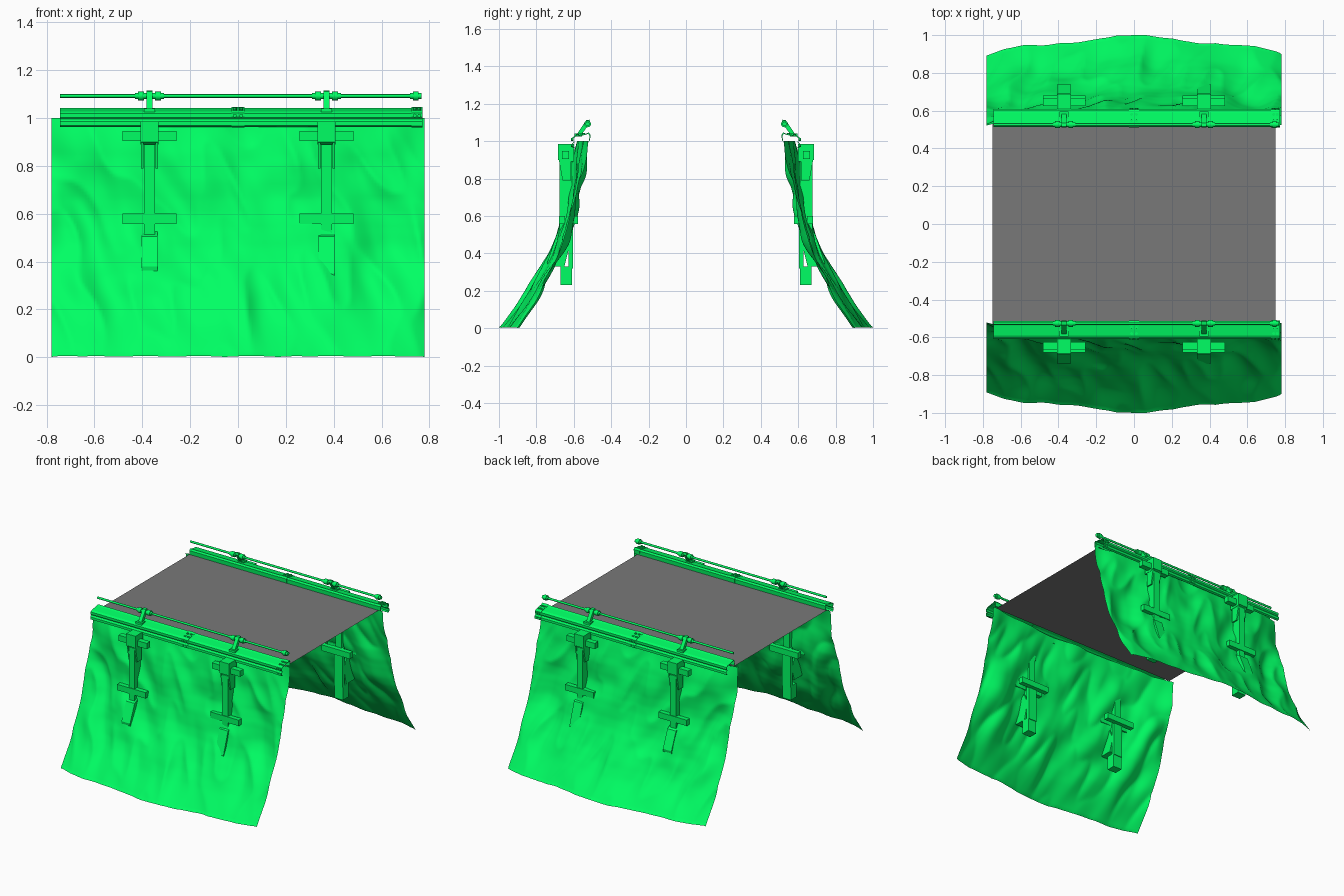
import bpy, bmesh, math
from mathutils import Vector, Matrix, noise

if "Cube" in bpy.data.objects:
    bpy.data.objects.remove(bpy.data.objects["Cube"])

green = bpy.data.materials.new("green")
green.diffuse_color = (0.0, 1.0, 0.127, 1)
green.use_nodes = True
green.node_tree.nodes["Principled BSDF"].inputs["Base Color"].default_value = green.diffuse_color


def finish(name, bm, smooth=None):
    """Turn a front-side mesh into an object mirrored to the back side."""
    bmesh.ops.recalc_face_normals(bm, faces=bm.faces)
    me = bpy.data.meshes.new(name)
    bm.to_mesh(me)
    bm.free()
    ob = bpy.data.objects.new(name, me)
    bpy.context.collection.objects.link(ob)
    me.materials.append(green)
    mir = ob.modifiers.new("mirror", 'MIRROR')
    mir.use_axis = (False, True, False)
    mir.use_mirror_merge = False
    if smooth:
        bpy.ops.object.select_all(action='DESELECT')
        ob.select_set(True)
        bpy.context.view_layer.objects.active = ob
        bpy.ops.object.shade_smooth_by_angle(angle=math.radians(smooth))
    return ob


def prism(bm, pts, x0, x1):
    """Extrude a closed (y, z) outline along x."""
    a = [bm.verts.new((x0, y, z)) for y, z in pts]
    b = [bm.verts.new((x1, y, z)) for y, z in pts]
    bm.faces.new(a)
    bm.faces.new(b[::-1])
    for i in range(len(pts)):
        j = (i + 1) % len(pts)
        bm.faces.new((a[i], b[i], b[j], a[j]))


def box(bm, x0, x1, y0, y1, z0, z1):
    prism(bm, [(y0, z0), (y1, z0), (y1, z1), (y0, z1)], x0, x1)


def rod(bm, p, q, r, sides=12):
    p, q = Vector(p), Vector(q)
    m = Matrix.Translation((p + q) / 2) @ (q - p).to_track_quat('Z', 'Y').to_matrix().to_4x4()
    bmesh.ops.create_cone(bm, cap_ends=True, segments=sides, radius1=r, radius2=r,
                          depth=(q - p).length, matrix=m)


def strip(pts, t):
    """Closed outline of a thin bent plate, t thick on its inner side."""
    c = Vector((-0.56, 0.985))
    inner = [tuple(Vector(p) + (c - Vector(p)).normalized() * t) for p in pts]
    return list(pts) + inner[::-1]


# road deck
bm = bmesh.new()
bm.faces.new([bm.verts.new(p) for p in
              ((-0.75, -0.53, 1), (0.75, -0.53, 1), (0.75, 0.53, 1), (-0.75, 0.53, 1))])
me = bpy.data.meshes.new("deck")
bm.to_mesh(me)
bm.free()
deck = bpy.data.objects.new("deck", me)
deck_mat = bpy.data.materials.new("deck_grey")
deck_mat.diffuse_color = (0.19, 0.19, 0.19, 1)
deck_mat.use_nodes = True
deck_mat.node_tree.nodes["Principled BSDF"].inputs["Base Color"].default_value = deck_mat.diffuse_color
me.materials.append(deck_mat)
bpy.context.collection.objects.link(deck)

# rock walls: wavy sheets that flare outwards at the foot
EDGE = [0.885, 0.765, 0.655, 0.585, 0.555, 0.525]
MID = [0.985, 0.83, 0.715, 0.65, 0.63, 0.575]


def sample(tab, t):
    f = t * (len(tab) - 1)
    i = min(max(int(f), 0), len(tab) - 2)
    return tab[i] + (tab[i + 1] - tab[i]) * (f - i)


def soft(tab, t):
    return sum(sample(tab, t + d * 0.06) for d in (-1, 0, 1)) / 3


bm = bmesh.new()
NX, NZ = 130, 80
rows = []
for j in range(NZ + 1):
    t = j / NZ
    row = []
    for i in range(NX + 1):
        x = -0.78 + 1.56 * i / NX
        bulge = 1 - abs(x / 0.78) ** 2.6
        y = soft(EDGE, t) * (1 - bulge) + soft(MID, t) * bulge
        folds = noise.noise((x * 5 + 1.2 * t, t * 1.8, 3.1))
        lumps = noise.noise((x * 7, t * 6, 8.4))
        crease = 0.5 - 2 * abs(noise.noise((x * 7 + 2 * t, t * 3.5, 1.7)))
        fade = 0.3 + 0.7 * min(1, 4 * t, 0.2 + 4 * (1 - t))
        y += fade * (0.04 * folds + 0.02 * lumps + 0.02 * crease)
        # gentle scallops along the foot, reaching furthest near the middle
        y += (1 - t) ** 6 * 0.012 * math.cos(9 * x)
        z = t + (0.004 * (1 + noise.noise((x * 9, 0, 0))) if j == 0 and 0 < i < NX else 0)
        row.append(bm.verts.new((x, -min(max(y, 0.512), 1.0), z)))
    rows.append(row)
for j in range(NZ):
    for i in range(NX):
        bm.faces.new((rows[j][i], rows[j][i + 1], rows[j + 1][i + 1], rows[j + 1][i]))
finish("rock_wall", bm, 60)

# hollow guard beam
PROFILE = [(-0.515, 1.003), (-0.513, 1.032), (-0.522, 1.043), (-0.537, 1.037),
           (-0.590, 1.028), (-0.604, 1.019), (-0.604, 1.003), (-0.598, 0.996),
           (-0.608, 0.985), (-0.608, 0.968), (-0.595, 0.962)]
bm = bmesh.new()
prism(bm, strip(PROFILE, 0.004), -0.745, 0.765)
finish("guard_beam", bm)

# joint plates and bolts along the beam
bm = bmesh.new()
for x0, x1 in ((-0.027, 0.027), (0.725, 0.772)):
    outer = [(-0.56 + (y + 0.56) * 1.05, 0.985 + (z - 0.985) * 1.05) for y, z in PROFILE]
    prism(bm, strip(outer, 0.004), x0, x1)
    for x in (x0 + 0.014, x1 - 0.014):
        for z in (0.978, 1.010):
            rod(bm, (x, -0.605, z), (x, -0.615, z), 0.008, 8)
        for y, z in ((-0.548, 1.034), (-0.580, 1.028)):
            rod(bm, (x, y, z), (x, y, z + 0.010), 0.008, 8)
finish("joint_plates", bm)

# handrail pipe with couplings and end knob
bm = bmesh.new()
PY, PZ = -0.526, 1.092
rod(bm, (-0.745, PY, PZ), (0.76, PY, PZ), 0.0075)
for c in (-0.37, 0.37):
    for s in (-1, 1):
        rod(bm, (c + s * 0.012, PY, PZ), (c + s * 0.060, PY, PZ), 0.012)
        rod(bm, (c + s * 0.022, PY, PZ), (c + s * 0.048, PY, PZ), 0.018)
rod(bm, (0.732, PY, PZ), (0.754, PY, PZ), 0.018)
rod(bm, (0.72, PY, PZ), (0.767, PY, PZ), 0.012)
finish("handrail", bm, 35)

# slanted handrail stubs standing on the beam
bm = bmesh.new()
for c in (-0.37, 0.37):
    prism(bm, [(-0.590, 1.028), (-0.560, 1.033), (-0.512, 1.100), (-0.516, 1.115),
               (-0.534, 1.112)], c - 0.013, c + 0.013)
    box(bm, c - 0.024, c + 0.024, -0.595, -0.555, 1.024, 1.040)
finish("handrail_stubs", bm)

# support brackets: head, shaft, cross bars and foot
bm = bmesh.new()
for c, low in ((-0.37, 0.36), (0.37, 0.33)):
    prism(bm, [(-0.600, 0.985), (-0.685, 0.985), (-0.685, 0.900), (-0.655, 0.890),
               (-0.600, 0.890)], c - 0.037, c + 0.037)
    for s in (-1, 1):
        prism(bm, [(-0.615, 0.90), (-0.680, 0.90), (-0.660, 0.79), (-0.615, 0.79)],
              c + s * 0.030 - 0.005, c + s * 0.030 + 0.005)
    box(bm, c - 0.023, c + 0.023, -0.675, -0.610, 0.49, 0.89)
    box(bm, c - 0.034, c + 0.034, -0.628, -0.605, 0.32, 0.60)
    box(bm, c - 0.112, c + 0.112, -0.664, -0.625, 0.905, 0.946)
    for y in (-0.680, -0.612):
        box(bm, c - 0.112, c + 0.112, y, y + 0.034, 0.558, 0.600)
    prism(bm, [(-0.655, 0.525), (-0.690, 0.505), (-0.742, low + 0.02), (-0.738, low),
               (-0.650, low), (-0.620, 0.45)], c - 0.034, c + 0.034)
    box(bm, c - 0.034, c + 0.034, -0.672, -0.610, 0.23, 0.33)
finish("support_brackets", bm)
